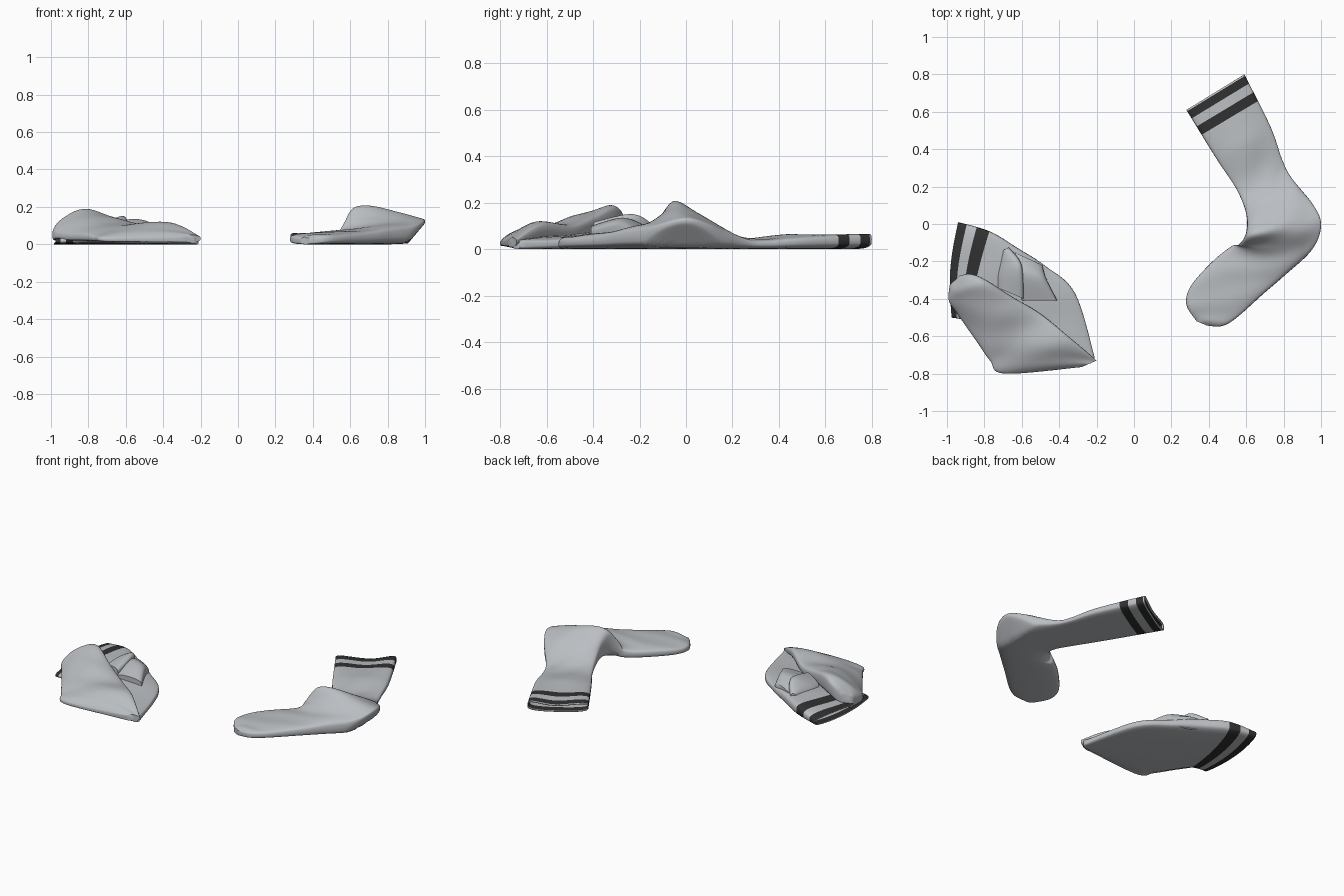
import bpy, bmesh, math

if "Cube" in bpy.data.objects:
    bpy.data.objects.remove(bpy.data.objects["Cube"])


def material(name, rgb):
    m = bpy.data.materials.new(name)
    m.diffuse_color = (*rgb, 1)
    m.use_nodes = True
    m.node_tree.nodes["Principled BSDF"].inputs["Base Color"].default_value = m.diffuse_color
    return m


GREY = material("sock grey", (0.49, 0.51, 0.535))
DARK = material("stripe charcoal", (0.03, 0.03, 0.03))


def spow(v, p):
    return math.copysign(abs(v) ** p, v)


def spline(rows, t):
    """Catmull-Rom through the section rows."""
    n = len(rows) - 1
    i = min(int(t), n - 1)
    f = t - i
    p = [rows[min(max(i + k, 0), n)] for k in (-1, 0, 1, 2)]
    return [0.5 * (2 * b + (c - a) * f + (2 * a - 5 * b + 4 * c - d) * f * f
                   + (3 * b - a - 3 * c + d) * f ** 3) for a, b, c, d in zip(*p)]


def loft(name, rows, stripes=(), lift=0.0, heel=9.0, sag=0.0, puff=0.0, wave=0.004, bow=0.0):
    """Flattened cloth tube. Row: edge A x, y, edge B x, y, top z at A, top z at B."""
    n, steps, ring = len(rows) - 1, 8, 48
    ts = {k / steps for k in range(n * steps + 1)}
    ts = sorted(ts | {v for s in stripes for v in s})
    bm = bmesh.new()
    rings = []
    for t in ts:
        ax, ay, bx, by, a1, b1 = spline(rows, t)
        a0, b0 = lift * a1, lift * b1 * 0.4
        dip = sag * max(0, 1 - t) - puff * math.sin(math.pi * t / n)
        vs = []
        for k in range(ring):
            ang = 2 * math.pi * k / ring
            u = 0.5 - 0.5 * spow(math.cos(ang), 0.85)
            s = spow(math.sin(ang), 0.5)
            arch = math.sin(math.pi * u)
            x = ax + (bx - ax) * u - bow * arch * max(0, 1 - t / 2)
            hi = a1 + (b1 - a1) * u
            lo = min(a0 + (b0 - a0) * u + 1.1 * max(0, x - heel), hi - 0.01)
            z = (lo + hi) / 2 + s * (hi - lo) / 2
            if s > 0:       # sagging or puffed top layer with soft wrinkles
                z -= s * dip * arch
                z += s * wave * math.sin(5 * u + 2.3 * t) * math.sin(1.7 * t + 4 * u)
            vs.append(bm.verts.new((x, ay + (by - ay) * u, max(z, 0.0))))
        rings.append(vs)
    for j in range(len(ts) - 1):
        mid = (ts[j] + ts[j + 1]) / 2
        dark = any(lo < mid < hi for lo, hi in stripes)
        for k in range(ring):
            q = (k + 1) % ring
            f = bm.faces.new((rings[j][k], rings[j][q], rings[j + 1][q], rings[j + 1][k]))
            f.material_index = 1 if dark else 0
    bm.faces.new(rings[-1])
    if not stripes:
        bm.faces.new(rings[0][::-1])
    bmesh.ops.recalc_face_normals(bm, faces=bm.faces)
    me = bpy.data.meshes.new(name)
    bm.to_mesh(me)
    bm.free()
    ob = bpy.data.objects.new(name, me)
    bpy.context.collection.objects.link(ob)
    me.materials.append(GREY)
    me.materials.append(DARK)
    if stripes:             # knitted wall thickness at the open cuff
        mod = ob.modifiers.new("wall", 'SOLIDIFY')
        mod.thickness = 0.006
        mod.offset = -1
    bpy.ops.object.select_all(action='DESELECT')
    ob.select_set(True)
    bpy.context.view_layer.objects.active = ob
    bpy.ops.object.shade_smooth_by_angle(angle=math.radians(50))


# Right sock: leg, ankle hump, heel, foot
loft("flat_sock", [
    (.28, .61, .59, .80, .075, .08),
    (.44, .35, .73, .52, .06, .065),
    (.54, .20, .79, .35, .045, .045),
    (.59, .09, .84, .25, .09, .06),
    (.605, .01, .96, .10, .18, .13),
    (.595, -.06, 1.0, -.01, .235, .145),
    (.56, -.11, .95, -.14, .15, .12),
    (.52, -.12, .80, -.28, .08, .10),
    (.42, -.20, .69, -.375, .07, .075),
    (.305, -.33, .55, -.50, .06, .06),
    (.28, -.43, .47, -.546, .05, .05),
    (.335, -.52, .39, -.543, .035, .035),
], stripes=((.05, .235), (.395, .54)), heel=.91, sag=.035)

# Left sock: lower layer with the open cuff
loft("folded_sock_leg", [
    (-.94, .01, -.975, -.50, .06, .03),
    (-.77, -.04, -.88, -.53, .10, .045),
    (-.62, -.13, -.79, -.66, .10, .05),
    (-.48, -.22, -.69, -.77, .08, .05),
    (-.315, -.37, -.50, -.78, .065, .05),
    (-.21, -.715, -.23, -.745, .04, .04),
], stripes=((.02, .34), (.62, .98)), bow=.025)

# Left sock: foot folded back over the leg, toe at upper left
loft("folded_sock_foot", [
    (-.93, -.275, -.985, -.325, .11, .09),
    (-.87, -.268, -.99, -.41, .175, .09),
    (-.79, -.30, -.945, -.48, .21, .075),
    (-.65, -.39, -.84, -.63, .165, .07),
    (-.50, -.48, -.77, -.73, .12, .06),
    (-.34, -.61, -.69, -.80, .135, .045),
    (-.20, -.73, -.28, -.765, .05, .05),
], lift=.3, puff=.018, wave=.005)

# Left sock: crumpled pleats between leg and foot
loft("inner_pleat", [
    (-.67, -.125, -.70, -.14, .10, .10),
    (-.60, -.22, -.73, -.27, .17, .10),
    (-.59, -.40, -.73, -.34, .13, .10),
], lift=.2, wave=0)
loft("outer_pleat", [
    (-.49, -.22, -.64, -.15, .09, .10),
    (-.47, -.29, -.62, -.26, .13, .14),
    (-.41, -.41, -.60, -.41, .10, .10),
], lift=.2, wave=0)
